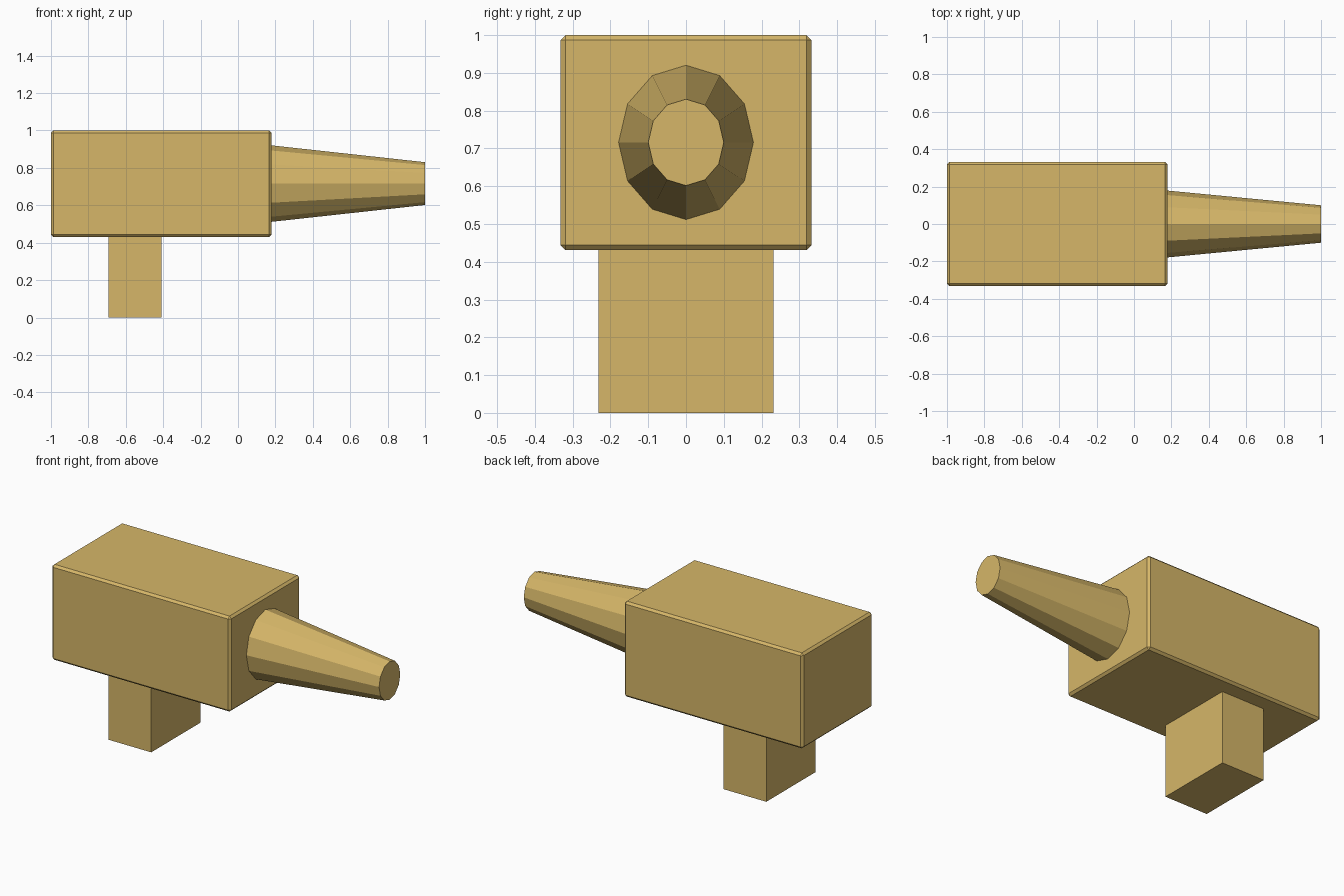
import bpy, bmesh, math
from mathutils import Matrix, Vector

if "Cube" in bpy.data.objects:
    bpy.data.objects.remove(bpy.data.objects["Cube"])

tan = bpy.data.materials.new("sandy_tan")
tan.diffuse_color = (0.67, 0.47, 0.14, 1)
tan.use_nodes = True
tan.node_tree.nodes["Principled BSDF"].inputs["Base Color"].default_value = tan.diffuse_color


def add_object(name, bm):
    mesh = bpy.data.meshes.new(name)
    bmesh.ops.recalc_face_normals(bm, faces=bm.faces)
    bm.to_mesh(mesh)
    bm.free()
    mesh.materials.append(tan)
    obj = bpy.data.objects.new(name, mesh)
    bpy.context.collection.objects.link(obj)
    return obj


def box(name, low, high, chamfer=0):
    low, high = Vector(low), Vector(high)
    bm = bmesh.new()
    place = Matrix.Translation((low + high) / 2) @ Matrix.Diagonal((*(high - low), 1))
    bmesh.ops.create_cube(bm, size=1, matrix=place)
    obj = add_object(name, bm)
    if chamfer:
        bevel = obj.modifiers.new("chamfer", 'BEVEL')
        bevel.width = chamfer
        bevel.segments = 1
    return obj


# Chamfered main housing
box("housing", (-1, -0.332, 0.431), (0.18, 0.332, 1), 0.013)

# Support post below the housing
box("post", (-0.692, -0.232, 0), (-0.41, 0.232, 0.435))

# Tapered twelve-sided nozzle, slightly taller than wide
bm = bmesh.new()
x0, x1 = 0.175, 1.0
place = (Matrix.Translation(((x0 + x1) / 2, 0, 0.716))
         @ Matrix.Diagonal((1, 1, 1.144, 1))
         @ Matrix.Rotation(math.pi / 2, 4, 'Y'))
bmesh.ops.create_cone(bm, cap_ends=True, segments=12, radius1=0.179,
                      radius2=0.1, depth=x1 - x0, matrix=place)
add_object("nozzle", bm)
